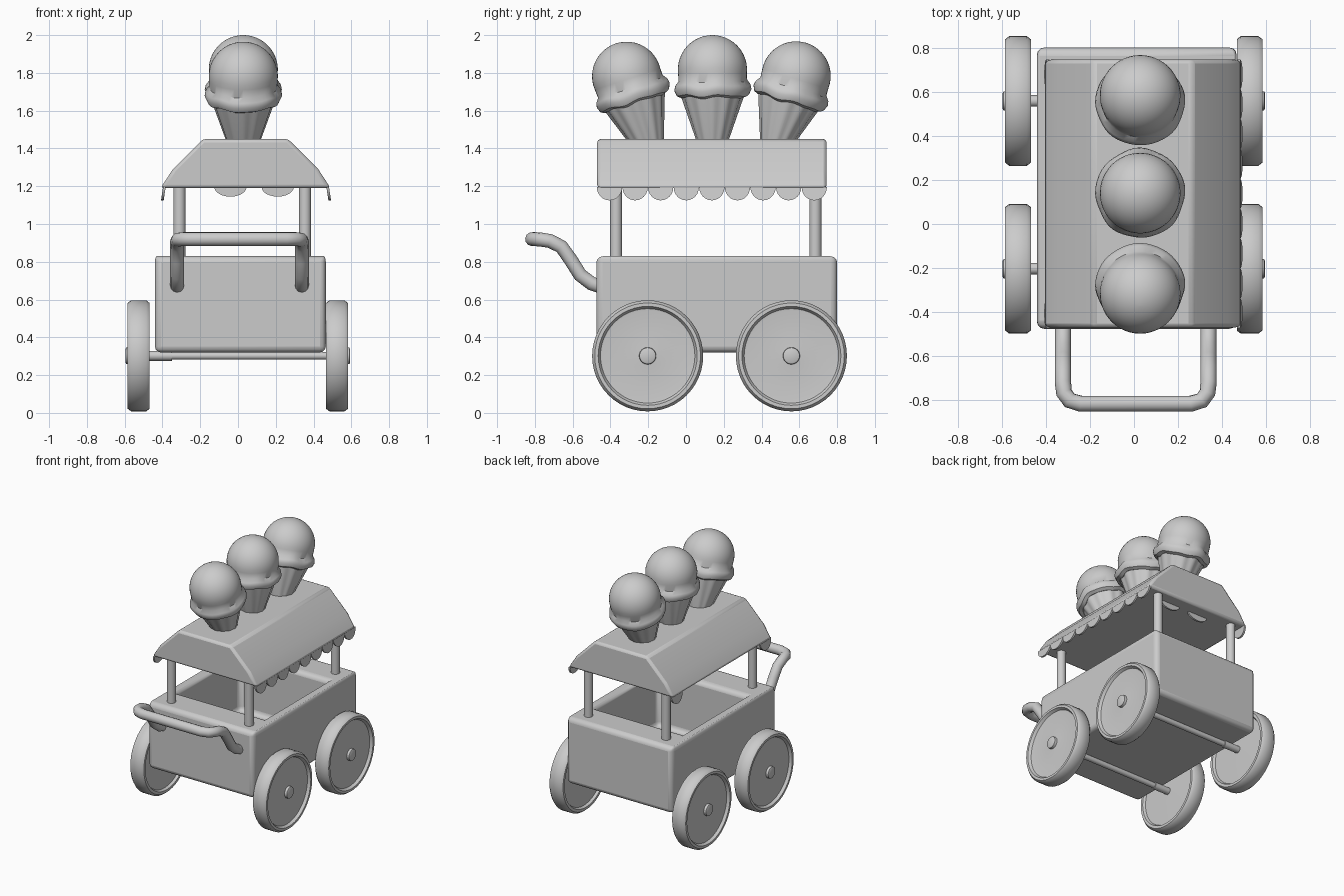
import bpy, bmesh, math
from mathutils import Matrix, Vector

if "Cube" in bpy.data.objects:
    bpy.data.objects.remove(bpy.data.objects["Cube"])

grey = bpy.data.materials.new("plain_grey")
grey.diffuse_color = (0.6, 0.6, 0.6, 1)
grey.use_nodes = True
grey.node_tree.nodes["Principled BSDF"].inputs["Base Color"].default_value = grey.diffuse_color


def finish(bm, name, bevel=0.0, segments=3, smooth=True):
    bmesh.ops.recalc_face_normals(bm, faces=bm.faces)
    me = bpy.data.meshes.new(name)
    bm.to_mesh(me)
    bm.free()
    ob = bpy.data.objects.new(name, me)
    bpy.context.collection.objects.link(ob)
    me.materials.append(grey)
    if bevel:
        m = ob.modifiers.new("round", 'BEVEL')
        m.width, m.segments, m.limit_method = bevel, segments, 'ANGLE'
    if smooth:
        bpy.ops.object.select_all(action='DESELECT')
        ob.select_set(True)
        bpy.context.view_layer.objects.active = ob
        bpy.ops.object.shade_smooth_by_angle(angle=math.radians(40))
    return ob


def box(bm, lo, hi):
    lo, hi = Vector(lo), Vector(hi)
    mat = Matrix.Translation((lo + hi) / 2) @ Matrix.Diagonal((*(hi - lo), 1))
    return bmesh.ops.create_cube(bm, size=1, matrix=mat)["verts"]


def rod(name, a, b, r, sides=20):
    a, b = Vector(a), Vector(b)
    bm = bmesh.new()
    rot = (b - a).to_track_quat('Z', 'Y').to_matrix().to_4x4()
    bmesh.ops.create_cone(bm, cap_ends=True, segments=sides, radius1=r, radius2=r,
                          depth=(b - a).length, matrix=Matrix.Translation((a + b) / 2) @ rot)
    return finish(bm, name)


def lathe(name, profile, matrix, sides=48, shape=None):
    """Turn (radius, height) points around z; shape can alter each point by angle."""
    bm = bmesh.new()
    rings = []
    for i, (r, z) in enumerate(profile):
        ring = []
        for k in range(sides):
            a = 2 * math.pi * k / sides
            rr, zz = shape(i, r, z, a) if shape else (r, z)
            ring.append(bm.verts.new(matrix @ Vector((rr * math.cos(a), rr * math.sin(a), zz))))
        rings.append(ring)
    for p, q in zip(rings, rings[1:]):
        for k in range(sides):
            j = (k + 1) % sides
            bm.faces.new((p[k], p[j], q[j], q[k]))
    bm.faces.new(rings[0])
    bm.faces.new(rings[-1])
    return finish(bm, name)


# cart body: rounded box with an open storage well in its top
bm = bmesh.new()
box(bm, (-0.44, -0.475, 0.32), (0.465, 0.80, 0.83))
top = max(bm.faces, key=lambda f: f.calc_center_median().z)
bmesh.ops.inset_region(bm, faces=[top], thickness=0.1)
for v in top.verts:
    v.co.y = -0.22 if v.co.y < 0.1 else 0.55
well = bmesh.ops.extrude_discrete_faces(bm, faces=[top])["faces"]
for v in well[0].verts:
    v.co.z = 0.40
finish(bm, "cart_body", 0.032)

# roof: folded awning section run along the cart
half = [(0.45, 1.19), (0.385, 1.29), (0.225, 1.45)]
profile = half + [(-x, z) for x, z in reversed(half)]
bm = bmesh.new()
face = bm.faces.new([bm.verts.new((x + 0.04, -0.47, z)) for x, z in profile])
ext = bmesh.ops.extrude_face_region(bm, geom=[face])["geom"]
for v in ext:
    if isinstance(v, bmesh.types.BMVert):
        v.co.y = 0.745
finish(bm, "awning_roof", 0.018, 2)


# scalloped trim: thin half discs below the awning edge
def scallop(name, centre, r, drop, along_y=True):
    bm = bmesh.new()
    sheets = []
    for t in (-0.007, 0.007):
        vs = []
        for k in range(13):
            a = math.pi * k / 12
            u, dz = r * math.cos(a), -drop * math.sin(a)
            off = (t - 0.15 * dz if centre[0] > 0 else t + 0.15 * dz, u, dz) if along_y else (u, t, dz)
            vs.append(bm.verts.new(Vector(centre) + Vector(off)))
        bm.faces.new(vs)
        sheets.append(vs)
    for k in range(13):
        j = (k + 1) % 13
        bm.faces.new((sheets[0][k], sheets[0][j], sheets[1][j], sheets[1][k]))
    finish(bm, name)


for i in range(9):
    y = -0.405 + i * 0.1355
    scallop("awning_scallop_right", (0.475, y, 1.195), 0.067, 0.07)
    if i in (0, 8):
        scallop("awning_scallop_left", (-0.39, y, 1.195), 0.067, 0.07)
for x in (-0.04, 0.21):
    scallop("awning_scallop_back", (x, 0.64, 1.195), 0.085, 0.05, False)

# roof posts
for x in (-0.31, 0.355):
    for y in (-0.37, 0.685):
        rod("roof_post", (x, y, 0.78), (x, y, 1.21), 0.032)

# push handle: bent tube, mirrored from one side path
side = [(0.33, -0.44, 0.665), (0.33, -0.50, 0.685), (0.33, -0.56, 0.73), (0.33, -0.61, 0.81),
        (0.33, -0.66, 0.88), (0.33, -0.72, 0.91), (0.325, -0.765, 0.917), (0.30, -0.80, 0.92),
        (0.25, -0.815, 0.92)]
path = side + [(-x, y, z) for x, y, z in reversed(side)]
curve = bpy.data.curves.new("push_handle", 'CURVE')
curve.dimensions, curve.bevel_depth, curve.bevel_resolution = '3D', 0.037, 4
curve.use_fill_caps = True
spline = curve.splines.new('POLY')
spline.points.add(len(path) - 1)
for p, (x, y, z) in zip(spline.points, path):
    p.co = (x + 0.008, y, z, 1)
spline.use_smooth = True
curve.materials.append(grey)
bpy.context.collection.objects.link(bpy.data.objects.new("push_handle", curve))

# wheels: turned tyre with a recessed dish and small hub, plus axles
tyre = [(0.04, -0.045), (0.25, -0.04), (0.26, -0.058), (0.28, -0.058), (0.294, -0.04),
        (0.294, 0.04), (0.28, 0.058), (0.262, 0.058), (0.25, 0.038), (0.24, 0.036),
        (0.045, 0.048), (0.043, 0.066), (0.035, 0.07)]
for y in (-0.203, 0.558):
    for x, s in ((-0.526, -1), (0.524, 1)):
        m = Matrix.Translation((x, y, 0.302)) @ Matrix.Rotation(s * math.pi / 2, 4, 'Y')
        lathe("wheel", tyre, m)
    rod("axle", (-0.52, y, 0.302), (0.52, y, 0.302), 0.02)
    rod("axle_collar", (-0.49, y, 0.302), (-0.35, y, 0.302), 0.026)

# ice cream display: ribbed cones and scoops, the outer two leaning outwards
R, C = 0.183, 0.37
cone_prof = [(0.07, -0.05), (0.085, 0.0), (0.165, 0.235), (0.172, 0.27)]
scoop_prof = [(0.13, 0.235), (0.165, 0.222), (0.19, 0.232), (0.203, 0.26),
              (0.198, 0.285), (0.18, 0.31)]
for d in range(-5, 90, 8):
    a = math.radians(d)
    scoop_prof.append((R * math.cos(a), C + R * math.sin(a)))
scoop_prof.append((0.004, C + R))


def ribs(i, r, z, a):
    return r * (1 + 0.025 * math.cos(12 * a)), z


def drip(i, r, z, a):
    if i > 5:
        return r, z
    w = 0.6 * math.sin(5 * a) + 0.4 * math.sin(8 * a + 1)
    return r + 0.004 * w, z + 0.008 * w


for y, z, tilt in ((-0.20, 1.43, 18), (0.14, 1.447, 0), (0.475, 1.43, -17)):
    m = Matrix.Translation((0.028, y, z)) @ Matrix.Rotation(math.radians(tilt), 4, 'X')
    lathe("wafer_cone", cone_prof, m, 72, ribs)
    lathe("ice_cream_scoop", scoop_prof, m, 48, drip)
